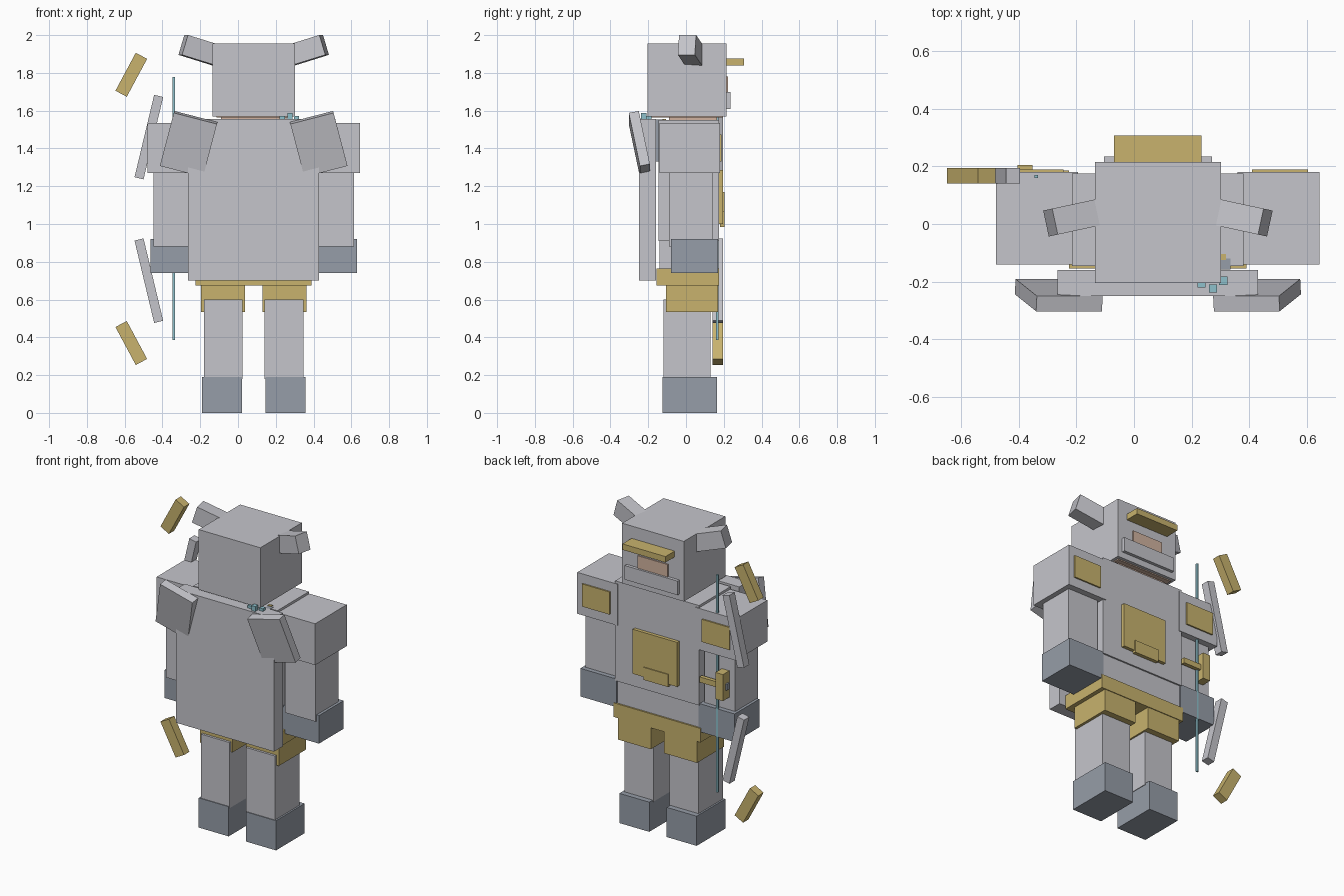
import bpy, math
from mathutils import Matrix, Vector

if "Cube" in bpy.data.objects:
    bpy.data.objects.remove(bpy.data.objects["Cube"])

CX = 0.083  # mirror plane of the body


def mat(name, r, g, b):
    m = bpy.data.materials.new(name)
    m.diffuse_color = (r, g, b, 1)
    m.use_nodes = True
    m.node_tree.nodes["Principled BSDF"].inputs["Base Color"].default_value = m.diffuse_color
    return m


GREY = mat("pale_grey", 0.56, 0.56, 0.60)
GOLD = mat("gold", 0.58, 0.45, 0.155)
SLATE = mat("slate", 0.305, 0.337, 0.392)
CYAN = mat("cyan", 0.27, 0.53, 0.60)
SKIN = mat("skin", 0.64, 0.45, 0.35)


def oriented(name, m, centre, size, axes=None):
    """Block with the given size along three axes (columns)."""
    bpy.ops.mesh.primitive_cube_add(size=1)
    ob = bpy.context.object
    ob.name = name
    rot = Matrix(axes).transposed() if axes else Matrix.Identity(3)
    xf = Matrix.Translation(centre) @ rot.to_4x4() @ Matrix.Diagonal((*size, 1))
    ob.data.transform(xf)
    if xf.determinant() < 0:
        ob.data.flip_normals()
    ob.data.materials.append(m)
    return ob


def box(name, m, x, y, z):
    c = [(a + b) / 2 for a, b in (x, y, z)]
    return oriented(name, m, c, [b - a for a, b in (x, y, z)])


def pair(name, m, x, y, z):
    """Block on the right plus its mirror copy."""
    box(name + "_right", m, x, y, z)
    box(name + "_left", m, (2 * CX - x[1], 2 * CX - x[0]), y, z)


# torso, cape and belt
box("chest", GREY, (-0.215, 0.38), (-0.145, 0.175), (0.91, 1.55))
box("belly", GREY, (-0.205, 0.37), (-0.14, 0.165), (0.74, 0.91))
box("cape", GREY, (-0.265, 0.43), (-0.25, -0.16), (0.70, 1.555))
box("belt", GOLD, (-0.225, 0.39), (-0.155, 0.175), (0.675, 0.765))
box("chest_plate", GOLD, (-0.075, 0.24), (0.17, 0.197), (1.0, 1.285))
box("chest_buckle", GOLD, (-0.015, 0.16), (0.18, 0.203), (0.985, 1.065))

# legs
pair("skirt", GOLD, (0.13, 0.363), (-0.105, 0.17), (0.535, 0.69))
pair("leg", GREY, (0.141, 0.346), (-0.12, 0.13), (0.18, 0.6))
pair("boot", SLATE, (0.145, 0.357), (-0.125, 0.165), (0.0, 0.19))

# arms
pair("shoulder", GREY, (0.36, 0.645), (-0.14, 0.18), (1.27, 1.535))
pair("shoulder_plate", GOLD, (0.41, 0.605), (0.175, 0.189), (1.33, 1.475))
pair("arm", GREY, (0.395, 0.613), (-0.09, 0.14), (0.88, 1.28))
pair("hand", SLATE, (0.375, 0.63), (-0.08, 0.17), (0.74, 0.92))

# head and face
box("head", GREY, (-0.135, 0.302), (-0.205, 0.215), (1.57, 1.955))
box("head_underside", SKIN, (-0.115, 0.282), (-0.185, 0.195), (1.563, 1.571))
box("neck", SKIN, (-0.09, 0.256), (-0.09, 0.165), (1.53, 1.565))
box("visor", GOLD, (-0.07, 0.235), (0.21, 0.308), (1.838, 1.876))
box("eye_panel", SKIN, (-0.025, 0.19), (0.21, 0.222), (1.70, 1.78))
box("mouth_guard", GREY, (-0.105, 0.27), (0.21, 0.235), (1.61, 1.70))

for side, s in (("right", 1), ("left", -1)):
    # horns lean up and slightly back
    d = Vector((s * 0.93, -0.20, 0.29)).normalized()
    flat = Vector((0, 0, 1)).cross(d).normalized()
    up = d.cross(flat)
    tip = Vector((CX + s * 0.373, 0.005, 1.948))
    oriented("horn_" + side, GREY, tip - d * 0.12, (0.24, 0.092, 0.11), (d, flat, up))

    # tilted pads on the cape
    u = Vector((-s * 0.97, 0, -0.25)).normalized()
    down = Vector((s * 0.075, 0.06, -0.285)).normalized()
    n = u.cross(down).normalized()
    if n.y < 0:
        n = -n
    corner = Vector((CX + s * 0.423, -0.303, 1.588))
    centre = corner + u * 0.118 + down * 0.148 + n * 0.027
    oriented("cape_pad_" + side, GREY, centre, (0.236, 0.296, 0.054), (u, down, n))

# bow, symmetric about its grip
BZ = 1.08
for side, s in (("upper", 1), ("lower", -1)):
    for part, m, x, dz, dx, h, w, l in (
        ("limb", GREY, -0.472, 0.38, 0.105, 0.44, 0.049, 0.448),
        ("tip", GOLD, -0.565, 0.71, 0.11, 0.205, 0.068, 0.228),
    ):
        d = Vector((dx, 0, s * h)).normalized()
        y = Vector((0, 1, 0))
        oriented(f"bow_{part}_{side}", m, (x, 0.168, BZ + s * dz),
                 (w, 0.054, l), (y.cross(d), y, d))
box("bow_string", CYAN, (-0.346, -0.334), (0.159, 0.171), (0.385, 1.778))
box("bow_grip", GOLD, (-0.405, -0.352), (0.14, 0.205), (1.0, 1.17))
box("bow_rest", GOLD, (-0.355, -0.225), (0.16, 0.185), (1.065, 1.10))
box("bow_grip_pin", SLATE, (-0.415, -0.40), (0.15, 0.18), (1.06, 1.10))

# small blade tucked behind the cape
box("sheath", SLATE, (0.30, 0.335), (-0.158, -0.12), (1.33, 1.552))
box("sheath_clip", GOLD, (0.295, 0.32), (-0.125, -0.105), (1.49, 1.555))
for i, (x, y) in enumerate(((0.235, -0.207), (0.275, -0.224), (0.31, -0.197))):
    box(f"hilt_gem_{i + 1}", CYAN, (x - 0.014, x + 0.014), (y - 0.014, y + 0.014),
        (1.55, 1.587 if i == 1 else 1.572))
